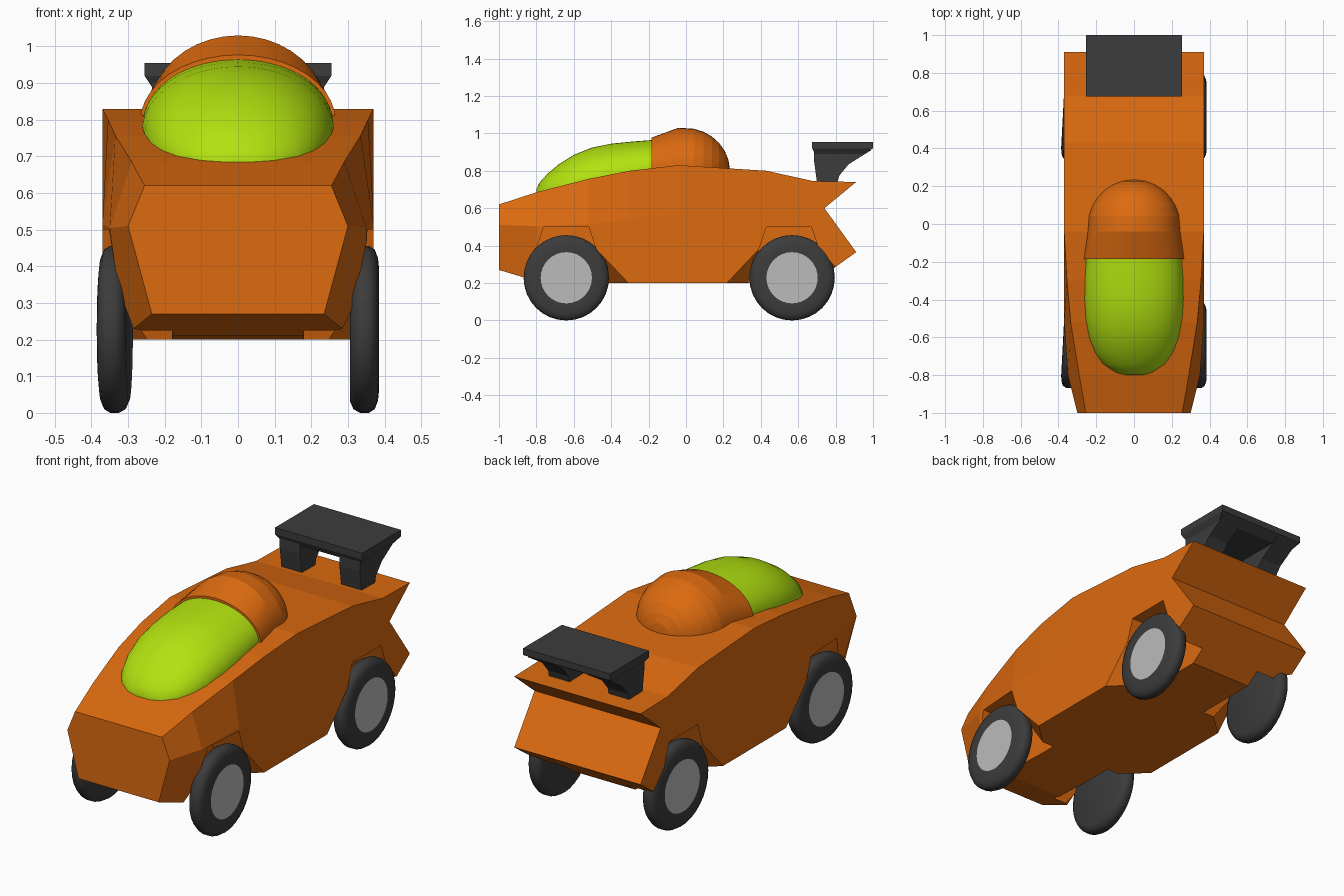
import bpy, bmesh, math
from mathutils import Matrix

if "Cube" in bpy.data.objects:
    bpy.data.objects.remove(bpy.data.objects["Cube"])


def material(name, rgb):
    m = bpy.data.materials.new(name)
    m.diffuse_color = (*rgb, 1)
    m.use_nodes = True
    m.node_tree.nodes["Principled BSDF"].inputs["Base Color"].default_value = m.diffuse_color
    return m


ORANGE = material("orange paint", (0.72, 0.145, 0.005))
GREEN = material("lime glass", (0.45, 0.76, 0.005))
DARK = material("dark rubber", (0.045, 0.045, 0.045))
GREY = material("light grey hub", (0.5, 0.5, 0.5))


def make(name, bm, *mats):
    bmesh.ops.recalc_face_normals(bm, faces=bm.faces)
    me = bpy.data.meshes.new(name)
    bm.to_mesh(me)
    bm.free()
    ob = bpy.data.objects.new(name, me)
    bpy.context.collection.objects.link(ob)
    for m in mats:
        me.materials.append(m)
    return ob


def smooth(ob, angle):
    bpy.ops.object.select_all(action='DESELECT')
    ob.select_set(True)
    bpy.context.view_layer.objects.active = ob
    bpy.ops.object.shade_smooth_by_angle(angle=math.radians(angle))


def loft(rings, caps=(True, True)):
    """Skin a list of closed rings of equal length."""
    bm = bmesh.new()
    vs = [[bm.verts.new(p) for p in r] for r in rings]
    n = len(vs[0])
    for a, b in zip(vs, vs[1:]):
        for i in range(n):
            j = (i + 1) % n
            bm.faces.new((a[i], a[j], b[j], b[i]))
    if caps[0]:
        bm.faces.new(vs[0])
    if caps[1]:
        bm.faces.new(vs[-1])
    return bm, vs


# Body: stations of (y, top x, top z, belt x, belt z, low x, low z)
stations = [
    (-1.00, .255, .620, .300, .510, .235, .27),
    (-0.80, .290, .685, .350, .505, .310, .21),
    (-0.52, .335, .757, .370, .515, .370, .20),
    (-0.30, .355, .800, .370, .540, .370, .20),
    (-0.04, .370, .830, .370, .565, .370, .20),
    (0.43, .370, .800, .370, .575, .370, .20),
    (0.68, .370, .745, .370, .585, .370, .20),
]
rings = [[(xt, y, zt), (xb, y, zb), (xl, y, zl),
          (-xl, y, zl), (-xb, y, zb), (-xt, y, zt)]
         for y, xt, zt, xb, zb, xl, zl in stations]
tail = [(.91, .74), (.74, .60), (.91, .365)]          # notched tail edge
rings.append([(.37, y, z) for y, z in tail] + [(-.37, y, z) for y, z in tail[::-1]])
bm, vs = loft(rings, (True, False))
t = vs[-1]
bm.faces.new((t[0], t[1], t[4], t[5]))
bm.faces.new((t[1], t[2], t[3], t[4]))
body = make("body", bm, ORANGE)


# Wheel arches: tapered cutters
def arch_ring(x, cy):
    low = .22 + .13 * (x - .18) / .19
    w = .12 + (low - .12) / .3 * .4
    return [(cy - w, .1), (cy - .12, .5), (cy + .12, .5), (cy + w, .1)]


for cy, label in ((-.64, "front"), (.55, "rear")):
    for s, side in ((1, "right"), (-1, "left")):
        rr = [[(s * x, y, z) for y, z in arch_ring(x, cy)] for x in (.18, .45)]
        bm, _ = loft(rr)
        bmesh.ops.triangulate(bm, faces=bm.faces)
        cutter = make(f"{label}_{side}_arch_cutter", bm, ORANGE)
        cutter.hide_render = True
        mod = body.modifiers.new("arch", 'BOOLEAN')
        mod.object = cutter
        mod.operation = 'DIFFERENCE'
        mod.solver = 'EXACT'
        bpy.context.view_layer.objects.active = body
        bpy.ops.object.modifier_apply(modifier=mod.name)
        bpy.data.objects.remove(cutter)


# Domes: half-ellipse sections of (y, half width, base z, top z)
def dome(name, rows, segs, mat):
    rr = []
    for y, w, zb, zt in rows:
        rr.append([(w * math.cos(math.pi * i / segs), y,
                    zb + (zt - zb) * math.sin(math.pi * i / segs))
                   for i in range(segs + 1)])
    return make(name, loft(rr)[0], mat)


canopy_rows = [
    (-.800, .045, .675, .700), (-.785, .100, .675, .735), (-.740, .165, .690, .785),
    (-.680, .207, .703, .835), (-.600, .238, .723, .885), (-.500, .256, .748, .925),
    (-.400, .262, .768, .945), (-.280, .260, .790, .957), (-.170, .252, .805, .965)]
smooth(dome("canopy", canopy_rows, 32, GREEN), 50)

cowl_rows = [(-.185, .267, .795, .977), (-.04, .246, .81, 1.03)]
for k in range(1, 8):
    a = math.radians(k * 12.5)
    cowl_rows.append((-.01 + .245 * math.sin(a), .246 * math.cos(a),
                      .80, .80 + .23 * math.cos(a)))
smooth(dome("cockpit_cowl", cowl_rows, 20, ORANGE), 12)


# Rear wing: bevelled plate on two posts
def plate_ring(x, y0, y1, z):
    return [(-x, y0, z), (x, y0, z), (x, y1, z), (-x, y1, z)]


bm, _ = loft([plate_ring(.255, .675, 1.0, .955), plate_ring(.255, .675, 1.0, .92),
              plate_ring(.235, .69, .95, .89)])
make("wing_plate", bm, DARK)

post = [(.685, .92), (.99, .91), (.87, .835), (.82, .775), (.81, .74), (.70, .74), (.685, .85)]
for s, side in ((1, "right"), (-1, "left")):
    bm, _ = loft([[(s * x, y, z) for y, z in post] for x in (.115, .235)])
    make(f"{side}_wing_post", bm, DARK)

# Wheels: lathed tyre with a hub disc on the outside
profile = [(-.040, .195), (-.030, .218), (-.012, .228), (.012, .228),
           (.028, .218), (.037, .195), (.040, .165), (.040, .137)]
N = 32
for wy, label in ((-.64, "front"), (.567, "rear")):
    for s, side in ((1, "right"), (-1, "left")):
        rr = [[(x, r * math.cos(2 * math.pi * i / N), r * math.sin(2 * math.pi * i / N))
               for i in range(N)] for x, r in profile]
        bm, _ = loft(rr)
        for f in bm.faces:
            if len(f.verts) == N and f.calc_center_median().x > 0:
                f.material_index = 1
        turn = 0 if s == 1 else math.pi - math.radians(3)
        bm.transform(Matrix.Translation((.345 if s == 1 else -.337, wy, .228))
                     @ Matrix.Rotation(turn, 4, 'Z'))
        smooth(make(f"{label}_{side}_wheel", bm, DARK, GREY), 40)
